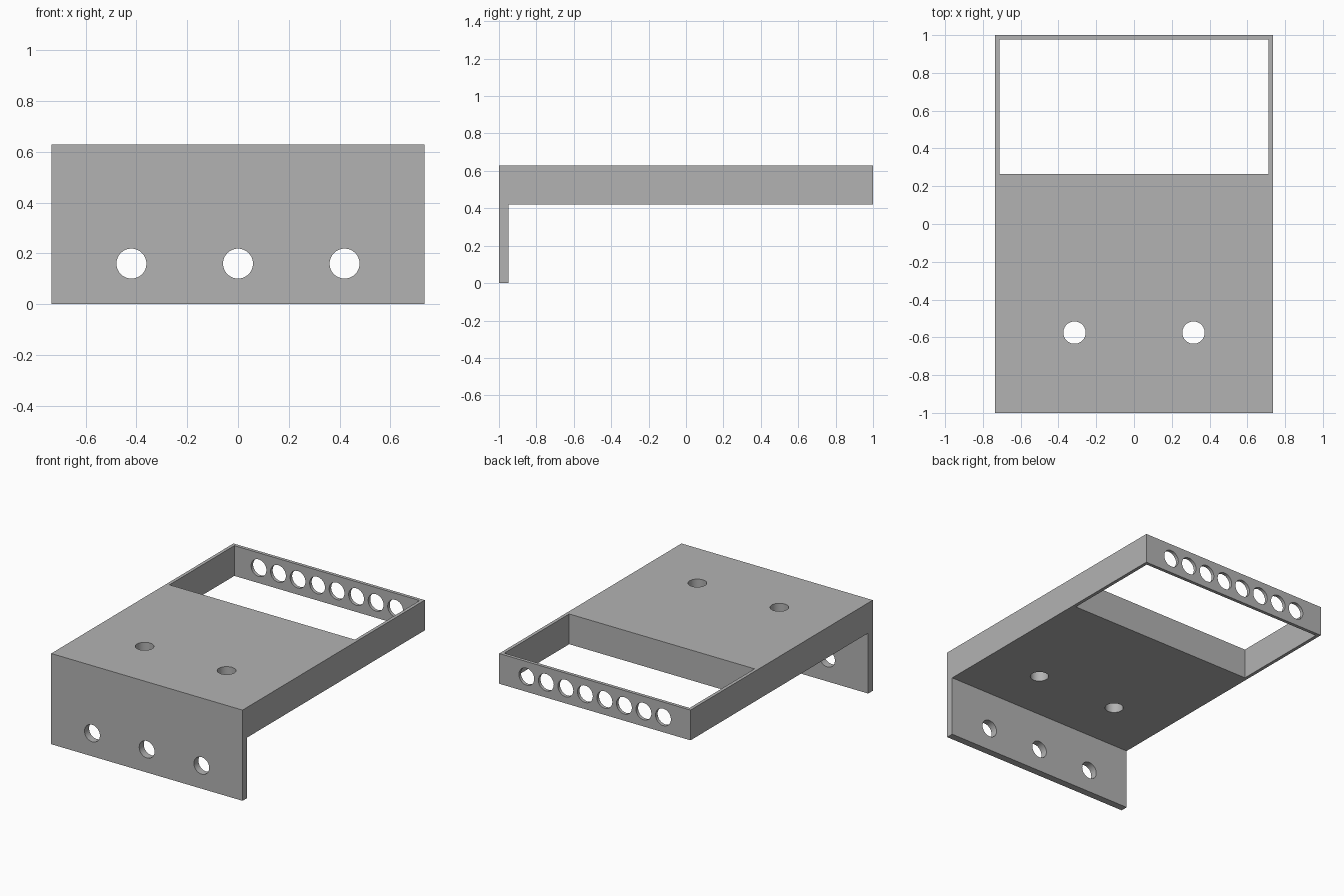
import bpy
import bmesh
import math
from mathutils import Matrix, Vector

cube = bpy.data.objects.get("Cube")
if cube:
    bpy.data.objects.remove(cube, do_unlink=True)

# Overall sizes
HALF_W, TOP, DECK_BOTTOM = 0.735, 0.63, 0.42
FLANGE, WALL, WINDOW_FRONT = 0.05, 0.023, 0.265
HOLE_R = 0.059

grey = bpy.data.materials.new("plain grey")
grey.use_nodes = True
colour = (0.45, 0.45, 0.45, 1)
grey.diffuse_color = colour
grey.node_tree.nodes["Principled BSDF"].inputs["Base Color"].default_value = colour


def make_object(name, bm):
    bmesh.ops.recalc_face_normals(bm, faces=bm.faces)
    mesh = bpy.data.meshes.new(name)
    bm.to_mesh(mesh)
    bm.free()
    mesh.materials.append(grey)
    obj = bpy.data.objects.new(name, mesh)
    bpy.context.collection.objects.link(obj)
    return obj


def add_box(bm, low, high):
    low, high = Vector(low), Vector(high)
    size = Matrix.Diagonal((*(high - low), 1))
    bmesh.ops.create_cube(bm, size=1, matrix=Matrix.Translation((low + high) / 2) @ size)


def add_pin(bm, centre, depth, along_y):
    turn = Matrix.Rotation(math.radians(90 if along_y else 0), 4, 'X')
    bmesh.ops.create_cone(bm, cap_ends=True, segments=48, radius1=HOLE_R, radius2=HOLE_R,
                          depth=depth, matrix=Matrix.Translation(centre) @ turn)


# Bracket body: L-shaped side profile extruded across the width
bm = bmesh.new()
profile = [(-1, 0), (-1 + FLANGE, 0), (-1 + FLANGE, DECK_BOTTOM),
           (1, DECK_BOTTOM), (1, TOP), (-1, TOP)]
side = bm.faces.new([bm.verts.new((-HALF_W, y, z)) for y, z in profile])
swept = bmesh.ops.extrude_face_region(bm, geom=[side])["geom"]
bmesh.ops.translate(bm, vec=(2 * HALF_W, 0, 0),
                    verts=[v for v in swept if isinstance(v, bmesh.types.BMVert)])
bracket = make_object("bracket_body", bm)

# Rear window cutter
bm = bmesh.new()
add_box(bm, (WALL - HALF_W, WINDOW_FRONT, 0.3), (HALF_W - WALL, 1 - WALL, 0.8))
window = make_object("window_cutter", bm)

# Hole cutters: front flange, deck and rear wall
bm = bmesh.new()
for i in range(3):
    add_pin(bm, ((i - 1) * 0.42, -1 + FLANGE / 2, 0.16), 0.2, True)
for x in (-0.315, 0.315):
    add_pin(bm, (x, -0.575, (TOP + DECK_BOTTOM) / 2), 0.5, False)
for i in range(8):
    add_pin(bm, ((i - 3.5) * 0.15, 1 - WALL / 2, (TOP + DECK_BOTTOM) / 2), 0.2, True)
holes = make_object("hole_cutter", bm)

# Apply the cuts and drop the cutters
bpy.ops.object.select_all(action='DESELECT')
bpy.context.view_layer.objects.active = bracket
bracket.select_set(True)
for cutter in (window, holes):
    cutter.hide_render = True
    cut = bracket.modifiers.new(cutter.name, 'BOOLEAN')
    cut.operation = 'DIFFERENCE'
    cut.solver = 'EXACT'
    cut.object = cutter
    bpy.ops.object.modifier_apply(modifier=cut.name)
    bpy.data.objects.remove(cutter, do_unlink=True)

bpy.ops.object.shade_smooth_by_angle(angle=math.radians(30))
